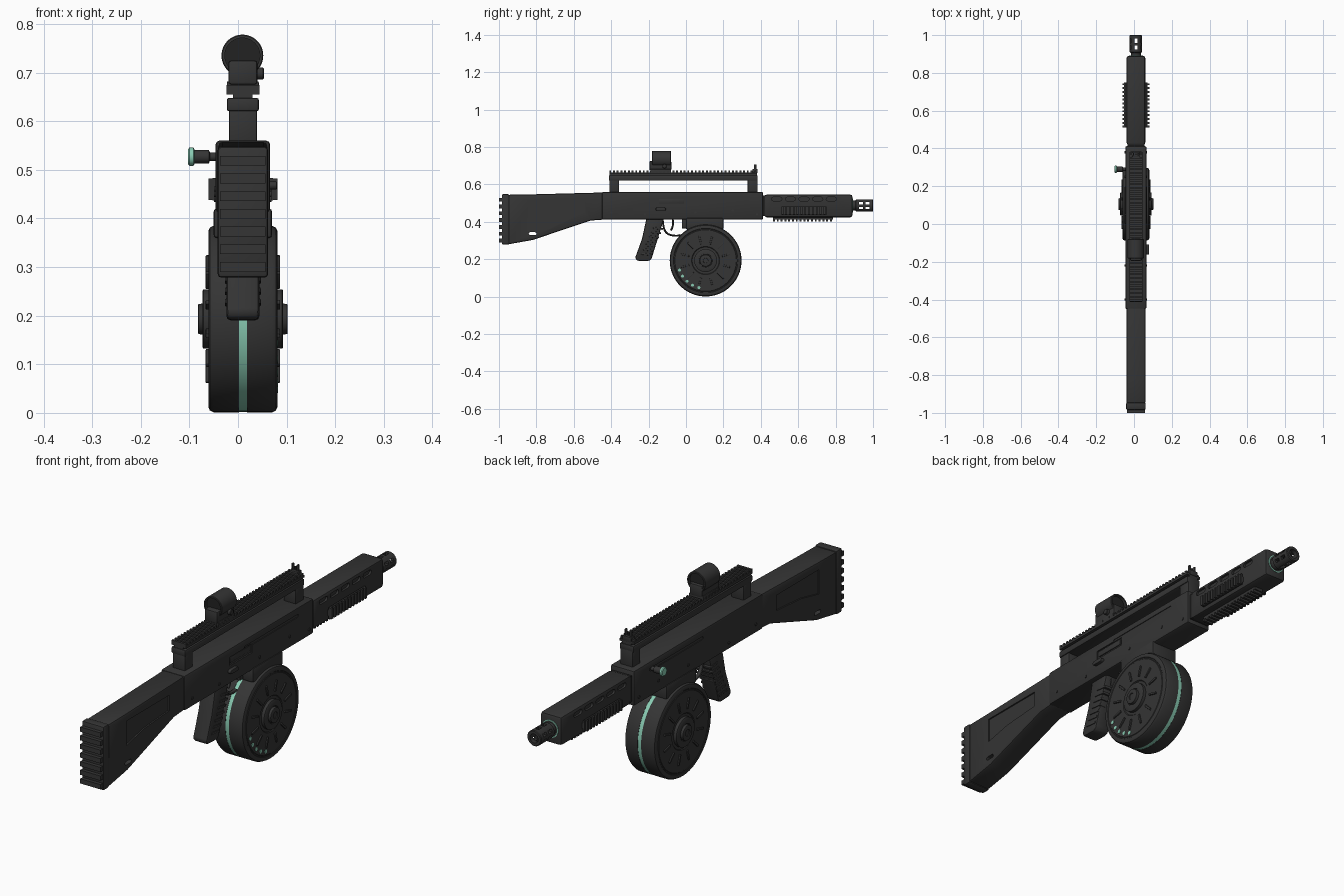
import bpy, bmesh, math
from mathutils import Matrix, Vector

default_cube = bpy.data.objects.get("Cube")
if default_cube:
    bpy.data.objects.remove(default_cube)

CENTRE = 0.01          # middle plane of the body
parts, cutters = [], []


def material(name, colour):
    mat = bpy.data.materials.new(name)
    mat.use_nodes = True
    mat.diffuse_color = (*colour, 1)
    mat.node_tree.nodes["Principled BSDF"].inputs["Base Color"].default_value = (*colour, 1)
    return mat


charcoal = material("charcoal", (0.035, 0.035, 0.035))
black = material("near_black", (0.016, 0.016, 0.016))
mint = material("mint_green", (0.25, 0.6, 0.45))


def finish(name, bm, mat, bevel=0.0):
    bmesh.ops.recalc_face_normals(bm, faces=bm.faces)
    mesh = bpy.data.meshes.new(name)
    bm.to_mesh(mesh)
    bm.free()
    mesh.materials.append(mat)
    obj = bpy.data.objects.new(name, mesh)
    bpy.context.collection.objects.link(obj)
    if bevel:
        mod = obj.modifiers.new("bevel", "BEVEL")
        mod.width, mod.segments, mod.limit_method = bevel, 2, "ANGLE"
    parts.append(obj)
    return obj


def prism(name, outline, x_low, x_high, mat=charcoal, bevel=0.0):
    """Side outline in (y, z), extruded across x relative to the middle plane."""
    bm = bmesh.new()
    face = bm.faces.new([bm.verts.new((CENTRE + x_low, y, z)) for y, z in outline])
    moved = bmesh.ops.extrude_face_region(bm, geom=[face])["geom"]
    verts = [v for v in moved if isinstance(v, bmesh.types.BMVert)]
    bmesh.ops.translate(bm, verts=verts, vec=(x_high - x_low, 0, 0))
    return finish(name, bm, mat, bevel)


def box(name, x, y, z, mat=charcoal, bevel=0.0):
    return prism(name, [(y[0], z[0]), (y[1], z[0]), (y[1], z[1]), (y[0], z[1])], *x, mat, bevel)


def boxes(name, x, spans_y, spans_z, mat=charcoal):
    """Many small blocks joined in one object."""
    bm = bmesh.new()
    for y in spans_y:
        for z in spans_z:
            size = Vector((x[1] - x[0], y[1] - y[0], z[1] - z[0]))
            mid = Vector((CENTRE + sum(x) / 2, sum(y) / 2, sum(z) / 2))
            bmesh.ops.create_cube(bm, size=1, matrix=Matrix.Translation(mid) @ Matrix.Diagonal((*size, 1)))
    return finish(name, bm, mat)


def spans(start, end, count, fill=0.5):
    step = (end - start) / count
    return [(start + i * step, start + (i + fill) * step) for i in range(count)]


def lathe(name, profile, origin, axis="X", mat=charcoal, steps=64, close=False):
    """Spin (along, radius) points round an axis through origin."""
    bm = bmesh.new()
    rings = []
    for along, radius in profile:
        ring = []
        for i in range(steps):
            a = math.tau * i / steps
            c, s = radius * math.cos(a), radius * math.sin(a)
            ring.append(bm.verts.new(Vector(origin) + Vector((along, c, s) if axis == "X" else (c, along, s))))
        rings.append(ring)
    pairs = list(zip(rings, rings[1:])) + ([(rings[-1], rings[0])] if close else [])
    for a, b in pairs:
        for i in range(steps):
            j = (i + 1) % steps
            bm.faces.new((a[i], a[j], b[j], b[i]))
    if not close:
        bm.faces.new(rings[0])
        bm.faces.new(rings[-1])
    return finish(name, bm, mat)


def rod(name, points, thickness, width_scale=1):
    curve = bpy.data.curves.new(name, "CURVE")
    curve.dimensions, curve.bevel_depth, curve.bevel_resolution = "3D", thickness, 2
    curve.use_fill_caps = True
    spline = curve.splines.new("NURBS")
    spline.points.add(len(points) - 1)
    spline.use_endpoint_u = True
    for p, (y, z) in zip(spline.points, points):
        p.co = (0, y, z, 1)
    helper = bpy.data.objects.new(name, curve)
    bm = bmesh.new()
    bm.from_mesh(bpy.data.meshes.new_from_object(helper))
    bpy.data.objects.remove(helper)
    bmesh.ops.scale(bm, verts=bm.verts, vec=(width_scale, 1, 1))
    bmesh.ops.translate(bm, verts=bm.verts, vec=(CENTRE, 0, 0))
    return finish(name, bm, charcoal)


def capsule(y, z, length, height, steps=6):
    r, half = height / 2, (length - height) / 2
    points = []
    for side, base in ((1, -math.pi / 2), (-1, math.pi / 2)):
        for i in range(steps + 1):
            a = base + math.pi * i / steps
            points.append((y + side * half + r * math.cos(a), z + r * math.sin(a)))
    return points


def cut(target, cutter):
    parts.remove(cutter)
    cutters.append(cutter)
    cutter.hide_render = True
    mod = target.modifiers.new("cut", "BOOLEAN")
    mod.operation, mod.object, mod.solver = "DIFFERENCE", cutter, "EXACT"


def recess(target, outline, half_width, depth):
    """Sink the same pocket into both flanks."""
    for low, high in ((half_width - depth, half_width + 0.02), (-half_width - 0.02, depth - half_width)):
        cut(target, prism("cutter", outline, low, high))


# Shoulder stock with pocket, sling slot and ribbed pad
stock = prism("stock", [(-0.95, 0.28), (-0.82, 0.303), (-0.51, 0.407), (-0.44, 0.412), (-0.44, 0.557),
                        (-0.82, 0.547), (-0.95, 0.545)], -0.051, 0.051, bevel=0.009)
recess(stock, [(-0.83, 0.412), (-0.71, 0.438), (-0.545, 0.45), (-0.545, 0.515), (-0.83, 0.515)], 0.051, 0.006)
cut(stock, prism("cutter", capsule(-0.82, 0.337, 0.042, 0.015), -0.1, 0.1))
box("butt_pad", (-0.052, 0.052), (-0.985, -0.945), (0.278, 0.548), bevel=0.008)
boxes("butt_pad_ribs", (-0.047, 0.047), [(-1, -0.98)], spans(0.29, 0.545, 7, 0.55))

# Receiver with ejection port, selector and pins
receiver = box("receiver", (-0.056, 0.056), (-0.45, 0.412), (0.412, 0.56), bevel=0.008)
cut(receiver, box("cutter", (0.05, 0.1), (-0.15, 0.0), (0.488, 0.525)))
box("bolt_cover", (0.03, 0.054), (-0.145, -0.01), (0.497, 0.522), bevel=0.003)
recess(receiver, capsule(0.13, 0.527, 0.36, 0.012), 0.056, 0.003)
prism("selector_lever", capsule(-0.135, 0.468, 0.055, 0.017), 0.05, 0.07, bevel=0.003)
for y, z in ((-0.4, 0.45), (-0.22, 0.44), (0.05, 0.45), (0.25, 0.46), (0.38, 0.44)):
    lathe("receiver_pin", [(-0.059, 0.006), (0.059, 0.006)], (CENTRE, y, z), steps=16)

# Charging handle on the -x flank
lathe("charging_handle_stem", [(-0.09, 0.014), (-0.06, 0.014), (-0.058, 0.009), (-0.04, 0.009)], (0, 0.29, 0.527), steps=24)
lathe("charging_handle_cap", [(-0.103, 0.015), (-0.1, 0.019), (-0.092, 0.019), (-0.089, 0.014)],
      (0, 0.29, 0.527), mat=mint, steps=24)

# Handguard with vents and ribbed rails
handguard = box("handguard", (-0.05, 0.05), (0.42, 0.89), (0.424, 0.546), bevel=0.012)
for i in range(5):
    recess(handguard, capsule(0.485 + 0.073 * i, 0.522, 0.055, 0.02), 0.05, 0.009)
box("handguard_collar", (-0.045, 0.045), (0.4, 0.43), (0.43, 0.54), black)
for side in (-1, 1):
    near, mid, far = (sorted((side * a, side * b)) for a, b in ((0.045, 0.06), (0.055, 0.062), (0.06, 0.071)))
    box("side_rail", near, (0.51, 0.75), (0.448, 0.472))
    box("side_rail_flange", mid, (0.51, 0.75), (0.437, 0.483))
    boxes("side_rail_teeth", far, spans(0.51, 0.755, 12), [(0.438, 0.482)])
box("lower_rail", (-0.02, 0.02), (0.465, 0.785), (0.412, 0.43))
boxes("lower_rail_teeth", (-0.022, 0.022), spans(0.465, 0.79, 16), [(0.402, 0.414)])

# Barrel and slotted muzzle
muzzle = lathe("muzzle", [(0.86, 0.026), (0.905, 0.026), (0.91, 0.033), (0.997, 0.033), (1, 0.03),
                          (1, 0.019), (0.86, 0.019)], (CENTRE, 0, 0.487), "Y", steps=40, close=True)
for y in (0.935, 0.97):
    cut(muzzle, box("cutter", (-0.008, 0.008), (y - 0.011, y + 0.011), (0.4, 0.6)))
    for z in (0.474, 0.5):
        cut(muzzle, box("cutter", (-0.1, 0.1), (y - 0.011, y + 0.011), (z - 0.006, z + 0.006)))
lathe("barrel_ring", [(0.886, 0.037), (0.893, 0.037), (0.893, 0.033), (0.886, 0.033)],
      (CENTRE, 0, 0.487), "Y", mint, 40, True)

# Raised top rail on two posts
for y in (-0.41, 0.33):
    box("rail_post", (-0.029, 0.029), (y, y + 0.053), (0.55, 0.63), bevel=0.004)
box("rail_bar", (-0.033, 0.033), (-0.413, 0.383), (0.62, 0.648), bevel=0.005)
box("rail_neck", (-0.02, 0.02), (-0.41, 0.38), (0.64, 0.662))
box("rail_top", (-0.034, 0.034), (-0.41, 0.38), (0.655, 0.665))
boxes("rail_teeth", (-0.034, 0.034), spans(-0.41, 0.385, 40), [(0.664, 0.674)])
box("sight_base", (-0.02, 0.02), (0.355, 0.382), (0.66, 0.682), bevel=0.002)
for x in (-0.016, 0.009):
    box("sight_ear", (x, x + 0.007), (0.363, 0.376), (0.675, 0.707), bevel=0.002)
box("sight_post", (-0.002, 0.002), (0.366, 0.372), (0.675, 0.697))

# Compact optic
box("optic_clamp", (-0.033, 0.033), (-0.19, -0.08), (0.66, 0.682), bevel=0.003)
box("optic_body", (-0.03, 0.03), (-0.195, -0.078), (0.675, 0.725), bevel=0.006)
lathe("optic_tube", [(-0.182, 0.041), (-0.18, 0.043), (-0.082, 0.043), (-0.08, 0.041), (-0.08, 0.036), (-0.182, 0.036)],
      (CENTRE - 0.001, 0, 0.735), "Y", steps=48, close=True)
lathe("optic_lens", [(-0.17, 0.037), (-0.092, 0.037)], (CENTRE - 0.001, 0, 0.735), "Y", black, 48)
lathe("optic_knob", [(0.02, 0.012), (0.041, 0.012), (0.043, 0.01)], (CENTRE, -0.115, 0.698), steps=20)

# Pistol grip with raised slats
prism("grip", [(-0.21, 0.425), (-0.115, 0.425), (-0.14, 0.345), (-0.185, 0.2), (-0.2, 0.19),
               (-0.262, 0.192), (-0.272, 0.207), (-0.235, 0.31)], -0.034, 0.034, bevel=0.009)
for i in range(7):
    y, z = -0.24 + 0.0105 * i, 0.225 + 0.023 * i
    prism("grip_slat", [(y, z), (y + 0.052, z - 0.006), (y + 0.055, z + 0.004), (y + 0.003, z + 0.01)],
          -0.037, 0.037, bevel=0.002)

# Trigger, guard and magazine catch
rod("trigger_guard", [(-0.125, 0.42), (-0.122, 0.35), (-0.09, 0.325), (-0.04, 0.324), (-0.03, 0.33)], 0.005, 2)
rod("trigger", [(-0.072, 0.42), (-0.066, 0.385), (-0.072, 0.365), (-0.082, 0.355)], 0.005, 1.5)
box("magazine_catch", (-0.015, 0.015), (-0.022, 0.0), (0.365, 0.415), bevel=0.003)
box("magazine_neck", (-0.06, 0.06), (0.0, 0.2), (0.36, 0.42), bevel=0.006)

# Drum magazine: two shells around a mint band
HUB = Vector((CENTRE, 0.105, 0.193))
for side in (-1, 1):
    shell = [(0.008, 0.192), (0.06, 0.192), (0.068, 0.188), (0.071, 0.181), (0.071, 0.172),
             (0.069, 0.17), (0.069, 0.166), (0.071, 0.164), (0.071, 0.075), (0.068, 0.072), (0.068, 0.061),
             (0.081, 0.061), (0.083, 0.058), (0.083, 0.036), (0.08, 0.035), (0.08, 0.032), (0.091, 0.031),
             (0.092, 0.029), (0.092, 0.014), (0.089, 0.013), (0.089, 0.004)]
    lathe("drum_shell", [(side * a, r) for a, r in shell], HUB, steps=80)
    bm = bmesh.new()
    for i in range(12):
        turn = Matrix.Rotation(math.tau * (i + 0.5) / 12, 4, "X")
        place = Matrix.Translation(HUB) @ turn @ Matrix.Translation((side * 0.072, 0, 0.113))
        bmesh.ops.create_cube(bm, size=1, matrix=place @ Matrix.Diagonal((0.009, 0.009, 0.045, 1)))
    finish("drum_ridges", bm, charcoal, 0.002)
lathe("drum_band", [(-0.009, 0.191), (0.009, 0.191)], HUB, mat=mint, steps=80)
for i in range(5):
    a = math.radians(200 + 14 * i)
    spot = HUB + Vector((0, 0.149 * math.cos(a), 0.149 * math.sin(a)))
    lathe("round_indicator", [(0.066, 0.008), (0.0725, 0.008)], spot, mat=mint, steps=12)

# Bake modifiers, drop the cutters, smooth the rounded surfaces
bpy.context.view_layer.update()
graph = bpy.context.evaluated_depsgraph_get()
baked = [(o, bpy.data.meshes.new_from_object(o.evaluated_get(graph))) for o in parts if o.modifiers]
for obj, mesh in baked:
    obj.modifiers.clear()
    obj.data = mesh
for cutter in cutters:
    bpy.data.objects.remove(cutter)
bpy.ops.object.select_all(action="DESELECT")
for obj in parts:
    obj.select_set(True)
bpy.context.view_layer.objects.active = parts[0]
bpy.ops.object.shade_smooth_by_angle(angle=math.radians(35))
